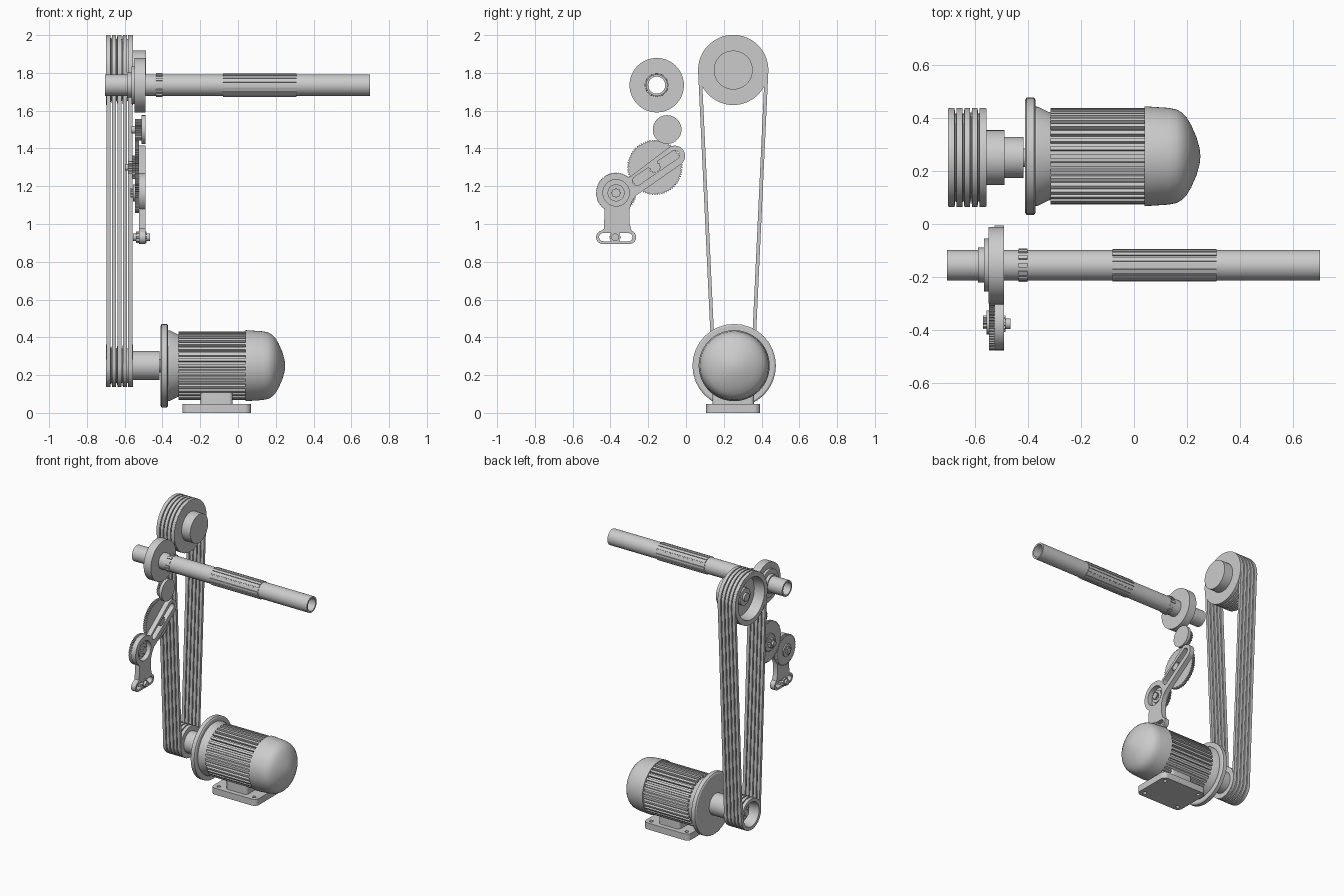
import bpy, bmesh
from math import cos, sin, pi, radians, asin, degrees, hypot
from mathutils import Matrix

if "Cube" in bpy.data.objects:
    bpy.data.objects.remove(bpy.data.objects["Cube"])

SIDE = Matrix(((0, 0, 1), (1, 0, 0), (0, 1, 0))).to_4x4()   # profile in (y, z), extruded along x
FLAT = Matrix.Identity(4)                                   # profile in (x, y), extruded along z


def finish(name, bm):
    bmesh.ops.remove_doubles(bm, verts=bm.verts, dist=1e-5)
    bmesh.ops.recalc_face_normals(bm, faces=bm.faces)
    me = bpy.data.meshes.new(name)
    bm.to_mesh(me)
    bm.free()
    ob = bpy.data.objects.new(name, me)
    bpy.context.collection.objects.link(ob)
    return ob


def plate(name, loops, a, b, frame=SIDE):
    """Extrude 2D loops (first outer, others holes) from a to b."""
    cu = bpy.data.curves.new(name, 'CURVE')
    cu.dimensions, cu.fill_mode, cu.extrude = '2D', 'BOTH', (b - a) / 2
    for pts in loops:
        sp = cu.splines.new('POLY')
        sp.points.add(len(pts) - 1)
        for p, (u, v) in zip(sp.points, pts):
            p.co = (u, v, 0, 1)
        sp.use_cyclic_u = True
    tmp = bpy.data.objects.new("tmp", cu)
    bpy.context.collection.objects.link(tmp)
    bpy.context.view_layer.update()
    dg = bpy.context.evaluated_depsgraph_get()
    me = bpy.data.meshes.new_from_object(tmp.evaluated_get(dg))
    bm = bmesh.new()
    bm.from_mesh(me)
    bm.transform(frame @ Matrix.Translation((0, 0, (a + b) / 2)))
    bpy.data.objects.remove(tmp)
    return finish(name, bm)


def lathe(name, prof, y, z, n=64, closed=False):
    """Revolve (x, radius) points around an x-parallel axis."""
    bm = bmesh.new()
    rings = [[bm.verts.new((x, y + r * cos(2 * pi * i / n), z + r * sin(2 * pi * i / n)))
              for i in range(n)] if r else [bm.verts.new((x, y, z))] * n for x, r in prof]
    pairs = list(zip(rings, rings[1:])) + ([(rings[-1], rings[0])] if closed else [])
    for p, q in pairs:
        for i in range(n):
            j = (i + 1) % n
            vs = list(dict.fromkeys((p[i], p[j], q[j], q[i])))
            if len(vs) > 2:
                bm.faces.new(vs)
    return finish(name, bm)


def disc(name, x0, x1, r, y, z, n=48):
    return lathe(name, [(x0, 0), (x0, r), (x1, r), (x1, 0)], y, z, n)


def arc(u, v, r, a0, a1, n=16):
    return [(u + r * cos(radians(a0 + (a1 - a0) * i / n)),
             v + r * sin(radians(a0 + (a1 - a0) * i / n))) for i in range(n + 1)]


def circle(u, v, r, n=40):
    return arc(u, v, r, 0, 360, n)[:-1]


def capsule(u0, v0, u1, v1, r, ang):
    return arc(u1, v1, r, ang - 90, ang + 90) + arc(u0, v0, r, ang + 90, ang + 270)


def gear(u, v, ri, ro, n, root=0.45, tip=0.35):
    pts = []
    for i in range(n):
        for r, t in ((ri, -root), (ro, -tip / 2), (ro, tip / 2), (ri, root)):
            a = 2 * pi * (i + t) / n
            pts.append((u + r * cos(a), v + r * sin(a)))
    return pts


# --- Motor ---
MY, MZ = 0.255, 0.25
lathe("motor_flange", [(-.41, 0), (-.41, .212), (-.404, .221), (-.376, .221), (-.37, .212), (-.37, 0)], MY, MZ, 32)
lathe("motor_neck", [(-.372, 0), (-.372, .187), (-.36, .186), (-.32, .166), (-.30, .163), (-.30, 0)], MY, MZ)
plate("motor_fins", [gear(MY, MZ, .165, .182, 36, .3, .48)], -.315, .042)
lathe("motor_end_cap", [(.04, 0), (.04, .188), (.13, .182), (.16, .176), (.18, .165), (.197, .148), (.215, .118),
                        (.235, .072), (.247, .03), (.25, 0)], MY, MZ)

# --- Motor base with bolt holes, and pedestal ---
bx, by, hx, hy, cr = -.113, .25, .182, .143, .035
corners = [(1, 1, 0), (-1, 1, 90), (-1, -1, 180), (1, -1, 270)]
outline = [p for sx, sy, a in corners for p in arc(bx + sx * (hx - cr), by + sy * (hy - cr), cr, a, a + 90, 8)]
holes = [circle(bx + sx * .142, by + sy * .105, .013, 20) for sx, sy, _ in corners]
plate("motor_base", [outline] + holes, 0, .047, FLAT)
ped = [p for sx, sy, a in corners for p in arc(bx + sx * .065, by + sy * .09, .02, a, a + 90, 6)]
plate("motor_pedestal", [ped], .045, .14, FLAT)

# --- Pulleys, grooved rims and dished left faces ---
PX0, PX1, PITCH = -.70, -.556, .0288
TZ, TR, BZ, BR, PY = 1.815, .185, .25, .112, .25


def pulley(name, z, r, hub, dish, boss, boss_x):
    prof = [(-.665, 0), (-.665, hub * .5), (-.65, hub * .5), (-.65, hub), (-.625, hub), (-.625, dish - .01),
            (PX0, dish), (PX0, r)]
    for i in range(1, 5):
        x = PX0 + i * PITCH
        prof += [(x - .004, r), (x - .002, r - .02), (x + .002, r - .02), (x + .004, r)]
    prof += [(PX1, r), (PX1, boss), (boss_x, boss), (boss_x, 0)]
    lathe(name, prof, PY, z)


pulley("driven_pulley", TZ, TR, .06, .15, .103, -.487)
pulley("motor_pulley", BZ, BR, .045, .088, .077, -.415)
disc("motor_shaft", -.42, -.40, .035, PY, BZ)

# --- Drive belts ---
tilt = degrees(asin((TR - BR) / (TZ - BZ)))


def belt_loop(d):
    return arc(PY, TZ, TR + d, -tilt, 180 + tilt, 48) + arc(PY, BZ, BR + d, 180 + tilt, 360 - tilt, 32)


for i in range(5):
    x = PX0 + i * PITCH
    plate(f"belt_{i + 1}", [belt_loop(.001), belt_loop(-.018)], x + .0035, x + PITCH - .0035)

# --- Hollow spindle with splines and its gear ---
SY, SZ = -.155, 1.735
lathe("spindle", [(-.703, .045), (-.703, .057), (.70, .057), (.70, .045)], SY, SZ, 48, True)
bore = circle(SY, SZ, .05)
plate("spindle_splines", [gear(SY, SZ, .055, .062, 16, .36, .68), bore], -.08, .31)
plate("spindle_collar_teeth", [gear(SY, SZ, .055, .064, 12, .26, .5), bore], -.435, -.40)
lathe("spindle_gear", [(-.587, .05), (-.587, .066), (-.565, .066), (-.565, .10), (-.548, .10), (-.548, .144),
                       (-.49, .144), (-.49, .05)], SY, SZ, 64, True)

# --- Idler gear ---
IY, IZ = -.10, 1.50
disc("idler_gear", -.512, -.49, .076, IY, IZ)
plate("idler_pinion", [gear(IY, IZ, .05, .057, 30)], -.545, -.511)
disc("idler_pin", -.565, -.54, .02, IY, IZ, 24)

# --- Change gears ---
AY, AZ = -.165, 1.30
plate("change_gear_large", [gear(AY, AZ, .138, .146, 72)], -.545, -.523)
plate("change_gear_pinion", [gear(AY, AZ, .055, .062, 30)], -.562, -.544)
plate("change_gear_stud_head", [gear(AY, AZ, .025, .033, 10)], -.582, -.56)
disc("change_gear_stud", -.597, -.58, .018, AY, AZ, 24)
plate("change_gear_stud_end", [gear(AY, AZ, .025, .033, 10)], -.53, -.495)
GY, GZ = -.37, 1.165
plate("change_gear_small", [gear(GY, GZ, .099, .107, 60)], -.546, -.523)
disc("small_gear_hub", -.555, -.505, .045, GY, GZ)
plate("small_gear_stud", [gear(GY, GZ, .02, .026, 8)], -.568, -.49)

# --- Slotted gear arm ---
arm = (arc(-.06, 1.36, .055, -55, 125) + arc(GY, GZ, .105, 50, 235, 28) + [(-.435, .975)]
       + arc(-.44, .93, .036, 100, 270) + arc(-.30, .93, .036, 270, 430)
       + [(-.298, 1.0), (-.298, 1.08), (-.285, 1.12), (-.265, 1.15)])
plate("gear_arm", [arm, capsule(-.26, 1.228, -.058, 1.366, .024, 34.5), circle(GY, GZ, .07),
                   capsule(-.438, .93, -.305, .93, .022, 0)], -.525, -.489)

# --- Arm clamp bolt ---
plate("clamp_bolt_nut", [gear(-.375, .93, .026, .031, 8)], -.54, -.484)
disc("clamp_bolt", -.555, -.465, .02, -.375, .93, 24)

bpy.ops.object.select_all(action='SELECT')
bpy.context.view_layer.objects.active = bpy.context.selected_objects[0]
bpy.ops.object.shade_smooth_by_angle(angle=radians(28))
